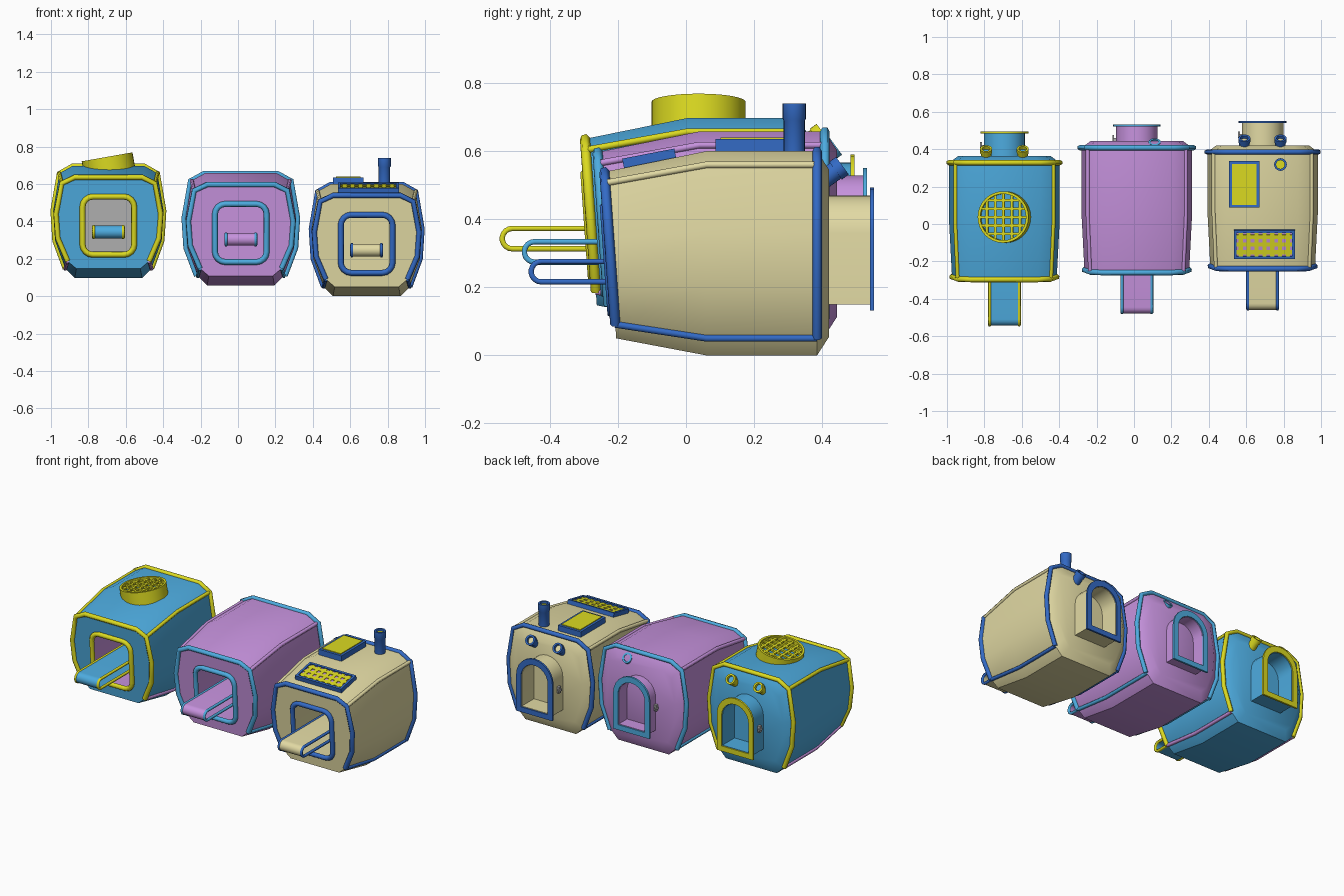
import bpy, bmesh, math
from mathutils import Vector, Matrix

if "Cube" in bpy.data.objects:
    bpy.data.objects.remove(bpy.data.objects["Cube"])


def material(name, rgb):
    m = bpy.data.materials.new(name)
    m.diffuse_color = (*rgb, 1)
    m.use_nodes = True
    m.node_tree.nodes["Principled BSDF"].inputs["Base Color"].default_value = m.diffuse_color
    return m


YELLOW = material("yellow", (0.71, 0.70, 0.015))
SKY = material("sky blue", (0.075, 0.41, 0.74))
NAVY = material("deep blue", (0.033, 0.145, 0.56))
PINK = material("orchid pink", (0.57, 0.29, 0.73))
BEIGE = material("beige", (0.76, 0.70, 0.37))
GREY = material("grey", (0.43, 0.43, 0.43))


def finish(name, bm, mats):
    bmesh.ops.recalc_face_normals(bm, faces=bm.faces)
    me = bpy.data.meshes.new(name)
    bm.to_mesh(me)
    bm.free()
    for m in mats:
        me.materials.append(m)
    ob = bpy.data.objects.new(name, me)
    bpy.context.collection.objects.link(ob)
    return ob


def loft(name, loops, mats, matrix=Matrix(), start=True, end=True):
    """Skin closed loops of equal length, with optional end caps."""
    bm = bmesh.new()
    rings = [[bm.verts.new(matrix @ Vector(p)) for p in lp] for lp in loops]
    n = len(rings[0])
    for a, b in zip(rings, rings[1:]):
        for i in range(n):
            j = (i + 1) % n
            bm.faces.new((a[i], a[j], b[j], b[i]))
    if start:
        bm.faces.new(rings[0])
    if end:
        bm.faces.new(rings[-1])
    return finish(name, bm, mats)


def boxes(name, parts, matrix, mat):
    bm = bmesh.new()
    for loc, size in parts:
        bmesh.ops.create_cube(bm, size=1, matrix=matrix @ Matrix.Translation(loc) @ Matrix.Diagonal((*size, 1)))
    return finish(name, bm, [mat])


def tube(name, pts, radius, mat, origin, cyclic=False):
    cu = bpy.data.curves.new(name, 'CURVE')
    cu.dimensions = '3D'
    cu.bevel_depth = radius
    cu.bevel_resolution = 1
    cu.use_fill_caps = True
    sp = cu.splines.new('POLY')
    sp.points.add(len(pts) - 1)
    for p, q in zip(sp.points, pts):
        p.co = (*(Vector(q) + origin), 1)
    sp.use_cyclic_u = cyclic
    cu.materials.append(mat)
    ob = bpy.data.objects.new(name, cu)
    bpy.context.collection.objects.link(ob)


def circle(r, z, n=24):
    return [(r * math.cos(2 * math.pi * i / n), r * math.sin(2 * math.pi * i / n), z) for i in range(n)]


def rounded(hw, z0, z1, r):
    """Rounded rectangle as (x, z) pairs."""
    out = []
    for cx, cz, a in ((hw - r, z1 - r, 0), (r - hw, z1 - r, 90), (r - hw, z0 + r, 180), (hw - r, z0 + r, 270)):
        for k in range(5):
            t = math.radians(a + k * 22.5)
            out.append((cx + r * math.cos(t), cz + r * math.sin(t)))
    return out


def arch(hw, z0, z1, y):
    """Doorway outline: flat sill and round head."""
    pts = [(hw, y, z0)]
    pts += [(hw * math.cos(math.pi * k / 12), y, z1 - hw + hw * math.sin(math.pi * k / 12)) for k in range(13)]
    return pts + [(-hw, y, z0)]


HALF = [(.18, 0), (.23, .05), (.285, .2), (.295, .36), (.262, .56), (.19, .60)]
PROFILE = HALF + [(-x, z) for x, z in reversed(HALF)]


def front_y(z):
    return -.205 - .035 * (z - .05) / .49


def pod(tag, at, main, trim, inside, inner_back, upper, lower, back, lamps, ramp, flare):
    O = Vector(at)
    T = Matrix.Translation(O)

    # body shell: front, middle, rear rim and inset rear face
    front = [(x * .95, front_y(.05 + .815 * z), .05 + .815 * z) for x, z in PROFILE]
    mid = [(x, .06, z) for x, z in PROFILE]
    rear = [(x, back, z) for x, z in PROFILE]
    end = [(x * .84, back + .035, .3 + (z - .3) * .82) for x, z in PROFILE]
    body = loft(tag + "_body", [front, mid, rear, end], [main, inside, inner_back], T)

    # hollow front window
    hole = rounded(.128, .135, .425, .05)
    cutter = loft(tag + "_cutter", [[(x, y, z) for x, z in hole] for y in (-.32, .3)],
                  [main, inside, inner_back], T)
    for p in cutter.data.polygons:
        p.material_index = 2 if abs(p.normal.y) > .9 else 1
    mod = body.modifiers.new("window", 'BOOLEAN')
    mod.object = cutter
    mod.operation = 'DIFFERENCE'
    mod.solver = 'EXACT'
    bpy.context.view_layer.objects.active = body
    bpy.ops.object.modifier_apply(modifier=mod.name)
    bpy.data.objects.remove(cutter)

    # window frame, arch trims and side strips
    frame = [(x, front_y(z) - .006, z) for x, z in rounded(.138, .125, .435, .055)]
    tube(tag + "_window_frame", frame, .016, trim, O, True)
    tube(tag + "_front_trim", front[1:-1], .015, trim, O)
    tube(tag + "_rear_trim", [(x * flare, y, z) for x, y, z in rear[1:-1]], .014, trim, O)
    for side, lo, hi in (("right", 1, 4), ("left", -2, -5)):
        tube(f"{tag}_{side}_lower_strip", [r[lo] for r in (front, mid, rear)], .011, lower, O)
        tube(f"{tag}_{side}_upper_strip", [r[hi] for r in (front, mid, rear)], .011, upper, O)

    # hairpin ramp sheet with edge rails
    def hairpin(r):
        tip = -.425 + ramp
        bend = [(tip + r * math.cos(math.radians(a)), .246 + r * math.sin(math.radians(a)))
                for a in range(90, 271, 20)]
        return [(.2, .246 + r)] + bend + [(.2, .246 - r)]
    section = hairpin(.034) + hairpin(.027)[::-1]
    loft(tag + "_ramp", [[(x, y, z) for y, z in section] for x in (-.078, .078)], [main], T)
    for x in (-.079, .079):
        tube(tag + "_ramp_rail", [(x, y, z) for y, z in hairpin(.030)], .009, trim, O)

    # rear doorway tunnel, flange and latch
    loft(tag + "_doorway", [arch(.11, .15, .47, .38), arch(.11, .15, .47, .545),
                            arch(.092, .168, .452, .545), arch(.092, .168, .452, .424)], [main], T)
    flange = [arch(.128, .132, .493, .54), arch(.128, .132, .493, .552),
              arch(.095, .165, .455, .552), arch(.095, .165, .455, .54)]
    loft(tag + "_door_flange", flange + flange[:1], [trim], T, False, False)
    boxes(tag + "_door_latch", [((-.116, .47, .30), (.02, .02, .04)), ((-.126, .478, .30), (.01, .035, .014))], T, GREY)

    # angled rear lamps
    for x in lamps:
        M = T @ Matrix.Translation((x, .415, .525)) @ Matrix.Rotation(math.radians(-54), 4, 'X')
        loft(tag + "_lamp", [circle(.028, -.03), circle(.028, .03), circle(.032, .03), circle(.032, .055),
                             circle(.021, .055), circle(.021, .03)], [trim], M)
        loft(tag + "_lamp_glass", [circle(.021, .03), circle(.021, .036)], [main], M)


pod("left_pod", (-.693, -.057, .097), SKY, YELLOW, PINK, GREY, YELLOW, PINK, .385, (-.098, .098), -.028, 1.01)
pod("middle_pod", (.015, -.02, .058), PINK, SKY, PINK, PINK, PINK, SKY, .428, (.095,), 0, 1.035)
pod("right_pod", (.688, 0, 0), BEIGE, NAVY, BEIGE, BEIGE, BEIGE, NAVY, .385, (-.098, .095), 0, 1.01)

# left pod: tilted round vent with lattice
V = Matrix.Translation((-.70, .037, .745)) @ Matrix.Rotation(math.radians(-10), 4, 'Y')
wall = [circle(.138, -.09, 32), circle(.138, 0, 32), circle(.124, 0, 32), circle(.124, -.09, 32)]
loft("vent_ring", wall + wall[:1], [YELLOW], V, False, False)
bars = []
for k in range(-2, 3):
    o = k * .045
    length = 2 * math.sqrt(.126 ** 2 - o * o)
    bars += [((o, 0, -.014), (.014, length, .012)), ((0, o, -.014), (length, .014, .012))]
boxes("vent_lattice", bars, V, YELLOW)

# right pod: chimney
C = Matrix.Translation((.783, .318, 0))
loft("chimney", [circle(.031, .57), circle(.031, .69), circle(.034, .695), circle(.034, .74),
                 circle(.023, .74), circle(.023, .72)], [NAVY], C)
loft("chimney_core", [circle(.023, .72), circle(.023, .726)], [YELLOW], C)

# right pod: raised roof hatch
H = Matrix.Translation((.59, .212, .615))
boxes("hatch_base", [((0, 0, 0), (.162, .25, .04))], H, NAVY)
boxes("hatch_panel", [((0, 0, .021), (.132, .22, .008))], H, YELLOW)

# right pod: sloped roof grille
G = Matrix.Translation((.697, -.108, .578)) @ Matrix.Rotation(math.radians(11), 4, 'X')
boxes("grille_frame", [((s * .156, 0, 0), (.014, .156, .03)) for s in (-1, 1)] +
      [((0, s * .071, 0), (.326, .014, .03)) for s in (-1, 1)], G, NAVY)
boxes("grille_backing", [((0, 0, .002), (.31, .14, .008))], G, PINK)
boxes("grille_bars", [((k * .042, 0, .007), (.022, .14, .006)) for k in range(-3, 4)] +
      [((0, k * .042, .007), (.31, .022, .006)) for k in (-1, 0, 1)], G, YELLOW)

# smooth shading with sharp corners kept
bpy.ops.object.select_all(action='DESELECT')
for ob in bpy.context.scene.objects:
    if ob.type == 'MESH':
        ob.select_set(True)
        bpy.context.view_layer.objects.active = ob
bpy.ops.object.shade_smooth_by_angle(angle=math.radians(42))
